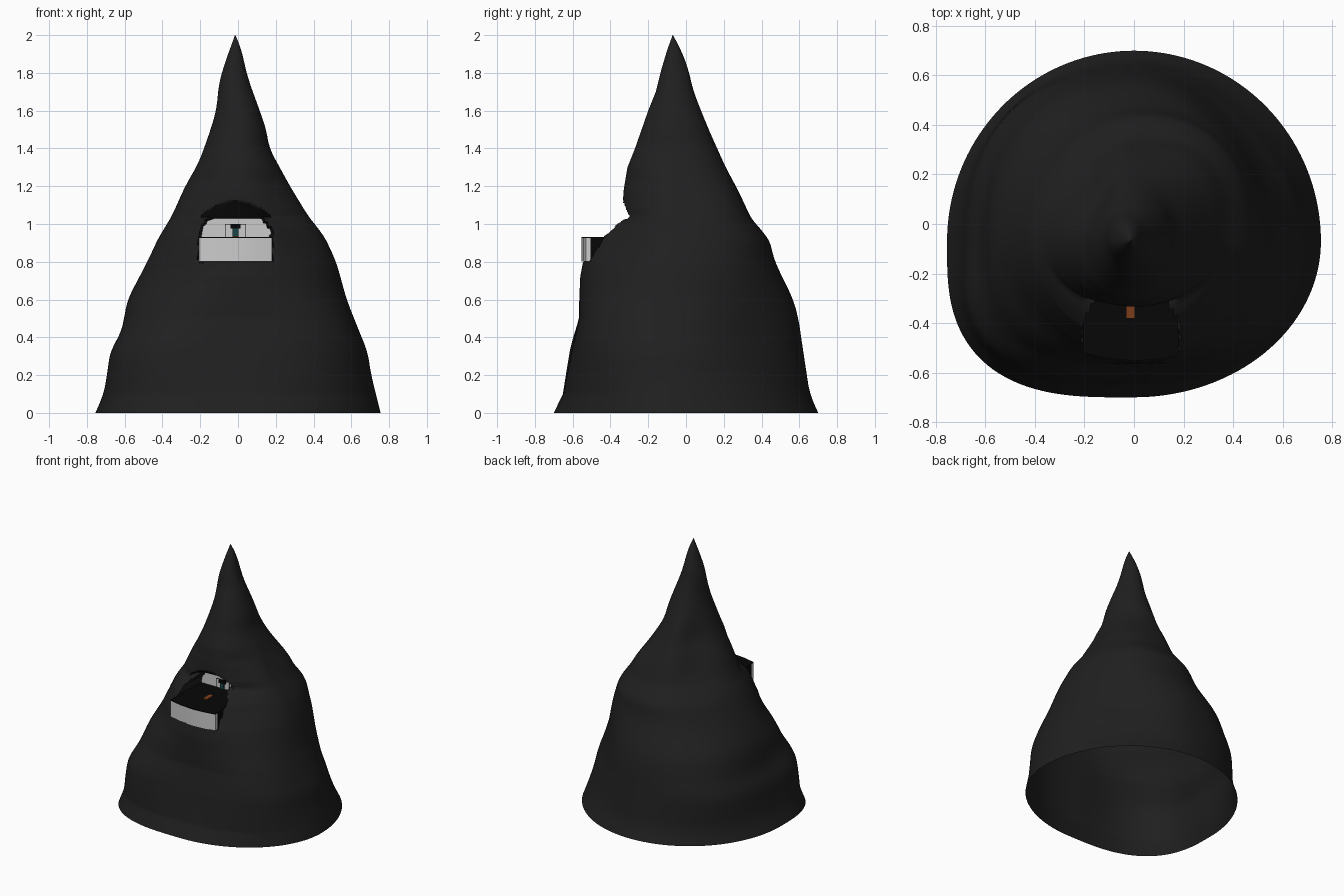
import bpy, bmesh
from math import cos, sin, pi

if "Cube" in bpy.data.objects:
    bpy.data.objects.remove(bpy.data.objects["Cube"])


def material(name, rgb):
    m = bpy.data.materials.new(name)
    m.diffuse_color = (*rgb, 1)
    m.use_nodes = True
    m.node_tree.nodes["Principled BSDF"].inputs["Base Color"].default_value = m.diffuse_color
    return m


ROCK = material("rock", (0.014, 0.014, 0.014))
BLACK = material("black", (0.002, 0.002, 0.002))
WHITE = material("white", (0.85, 0.85, 0.85))
PALE = material("pale_grey", (0.55, 0.55, 0.55))
ORANGE = material("orange", (0.2, 0.045, 0.01))
TEAL = material("teal", (0.01, 0.06, 0.065))


def finish(name, bm, mat, smooth=None):
    bmesh.ops.recalc_face_normals(bm, faces=bm.faces)
    me = bpy.data.meshes.new(name)
    bm.to_mesh(me)
    bm.free()
    ob = bpy.data.objects.new(name, me)
    bpy.context.collection.objects.link(ob)
    me.materials.append(mat)
    if smooth:
        bpy.ops.object.select_all(action='DESELECT')
        ob.select_set(True)
        bpy.context.view_layer.objects.active = ob
        bpy.ops.object.shade_smooth_by_angle(angle=smooth)
    return ob


def prism(name, outline, vec, mat, smooth=None):
    """Extrude a closed outline of 3D points along vec."""
    bm = bmesh.new()
    f = bm.faces.new([bm.verts.new(p) for p in outline])
    r = bmesh.ops.extrude_face_region(bm, geom=[f])
    bmesh.ops.translate(bm, vec=vec, verts=[v for v in r["geom"] if isinstance(v, bmesh.types.BMVert)])
    bmesh.ops.holes_fill(bm, edges=[e for e in bm.edges if e.is_boundary])
    return finish(name, bm, mat, smooth)


def box(name, x0, x1, y0, y1, z0, z1, mat):
    return prism(name, [(x0, y0, z0), (x1, y0, z0), (x1, y1, z0), (x0, y1, z0)], (0, 0, z1 - z0), mat)


def lookup(table, z):
    for p, q in zip(table, table[1:]):
        if z <= q[0]:
            t = (z - p[0]) / (q[0] - p[0])
            return [a + (b - a) * t for a, b in zip(p[1:], q[1:])]
    return table[-1][1:]


def soft(table, z):
    """Table value averaged over nearby heights, to round off kinks."""
    h = min(.05, z, 2 - z)
    rows = [lookup(table, z + h * k / 3) for k in range(-3, 4)]
    return [sum(col) / 7 for col in zip(*rows)]


# Mountain silhouettes: height, left x, right x / height, front y, back y
SIDE = [(0, -.755, .755), (.1, -.71, .73), (.2, -.69, .705), (.33, -.67, .685), (.41, -.62, .65),
        (.6, -.585, .575), (.8, -.48, .52), (.95, -.41, .45), (1.02, -.36, .385), (1.2, -.28, .275),
        (1.32, -.21, .21), (1.4, -.18, .165), (1.5, -.145, .15), (1.6, -.115, .115), (1.75, -.1, .06),
        (1.85, -.07, .033), (1.92, -.045, .02), (2, -.016, -.014)]
DEPTH = [(0, -.7, .7), (.1, -.65, .655), (.33, -.605, .62), (.5, -.567, .595), (.6, -.565, .568),
         (.72, -.56, .51), (.8, -.545, .47), (.94, -.48, .435), (1.0, -.40, .36), (1.03, -.34, .345),
         (1.18, -.33, .275), (1.3, -.31, .21), (1.4, -.27, .165), (1.5, -.235, .12), (1.6, -.2, .08),
         (1.7, -.16, .04), (1.82, -.13, .012), (1.92, -.1, -.025), (2, -.071, -.069)]
# Diagonal bulges: height, back right, back left, front left, front right
BULGE = [(0, 0, 0, .015, 0), (.2, -.03, .03, .055, .03), (.38, -.055, .05, .075, .05), (.52, -.04, .03, .03, .05),
         (.72, 0, 0, -.03, 0), (.93, .03, -.02, 0, -.045), (1.1, .05, -.05, -.02, -.03),
         (1.3, .01, -.04, 0, 0), (1.5, 0, 0, 0, 0), (2, 0, 0, 0, 0)]

# Mountain: stacked rings, open underneath, hollowed at the front for the alcove
N, STEPS, CY = 160, 160, -.07
bm = bmesh.new()
rings = []
for n in range(STEPS + 1):
    z = 2 * n / STEPS
    l, r = soft(SIDE, z)
    f, b = lookup(DEPTH, z)[0], soft(DEPTH, z)[1]
    bulge = soft(BULGE, z)
    cx = (l + r) / 2
    ring = []
    for i in range(N):
        c, s = cos(2 * pi * i / N), sin(2 * pi * i / N)
        e = 2 + (.7 * max(0, 1 - z / .9) if c < 0 and s < 0 else 0)
        e += .6 * max(0, 1 - abs(z - 1.08) / .15) if s < 0 else 0
        k = (abs(c) ** e + abs(s) ** e) ** (-1 / e)
        d = bulge[4 * i // N] * (2 * c * s) ** 2
        x = cx + k * c * ((r - cx) if c > 0 else (cx - l)) + d * c
        y = CY + k * s * ((b - CY) if s > 0 else (CY - f)) + d * s
        # opening with a flared, arched hood above it
        u = abs(x + .012) / .188
        if s < 0 and u < 1 and .81 < z:
            arch = .09 * (1 - u * u)
            if z < 1.03:
                if u * .188 < .188 - max(0, z - .97) * .8:
                    y = -.14
            elif z < 1.03 + arch:
                t = (z - 1.03) / arch
                y += (-.19 - y) * (1 - t) ** .8
        ring.append(bm.verts.new((x, y, z)))
    rings.append(ring)
for a, b in zip(rings, rings[1:]):
    for i in range(N):
        j = (i + 1) % N
        bm.faces.new((a[i], a[j], b[j], b[i]))
bm.faces.new(rings[-1])
finish("mountain", bm, ROCK, 1.0)

# Balcony: deep black deck, curved pale front, black capping
bow = [(-.207, -.52), (-.11, -.542), (0, -.552), (.1, -.545), (.18, -.53)]
back = [(.19, -.15), (-.205, -.15)]
prism("balcony_deck", [(x, y + .025, .79) for x, y in bow] + [(x, y, .79) for x, y in back], (0, 0, .136), BLACK)
prism("balcony_front", [(x, y, .802) for x, y in bow] +
      [(x, y + .026, .802) for x, y in reversed(bow)], (0, 0, .125), WHITE, .5)
prism("balcony_floor", [(x, y - .001, .926) for x, y in bow + back], (0, 0, .006), BLACK)

# Back wall of the alcove with clipped upper corners
prism("alcove_wall", [(x, -.165, z) for x, z in
                      [(-.2, .92), (.18, .92), (.18, .985), (.155, 1.015), (.12, 1.028),
                       (-.13, 1.028), (-.165, 1.015), (-.2, .965)]], (0, .015, 0), PALE)

# Door outline and fitting on the back wall
for n, x in (("left", -.068), ("right", .04)):
    box(f"door_{n}_edge", x, x + .003, -.168, -.162, .93, 1.0, BLACK)
box("door_top_edge", -.068, .043, -.168, -.162, .998, 1.001, BLACK)
box("door_post", -.028, .002, -.175, -.162, .93, .98, TEAL)
box("door_head", -.04, .014, -.178, -.162, .975, 1.0, BLACK)

# Orange strip on the balcony floor
box("floor_strip", -.03, .002, -.38, -.30, .93, .936, ORANGE)
